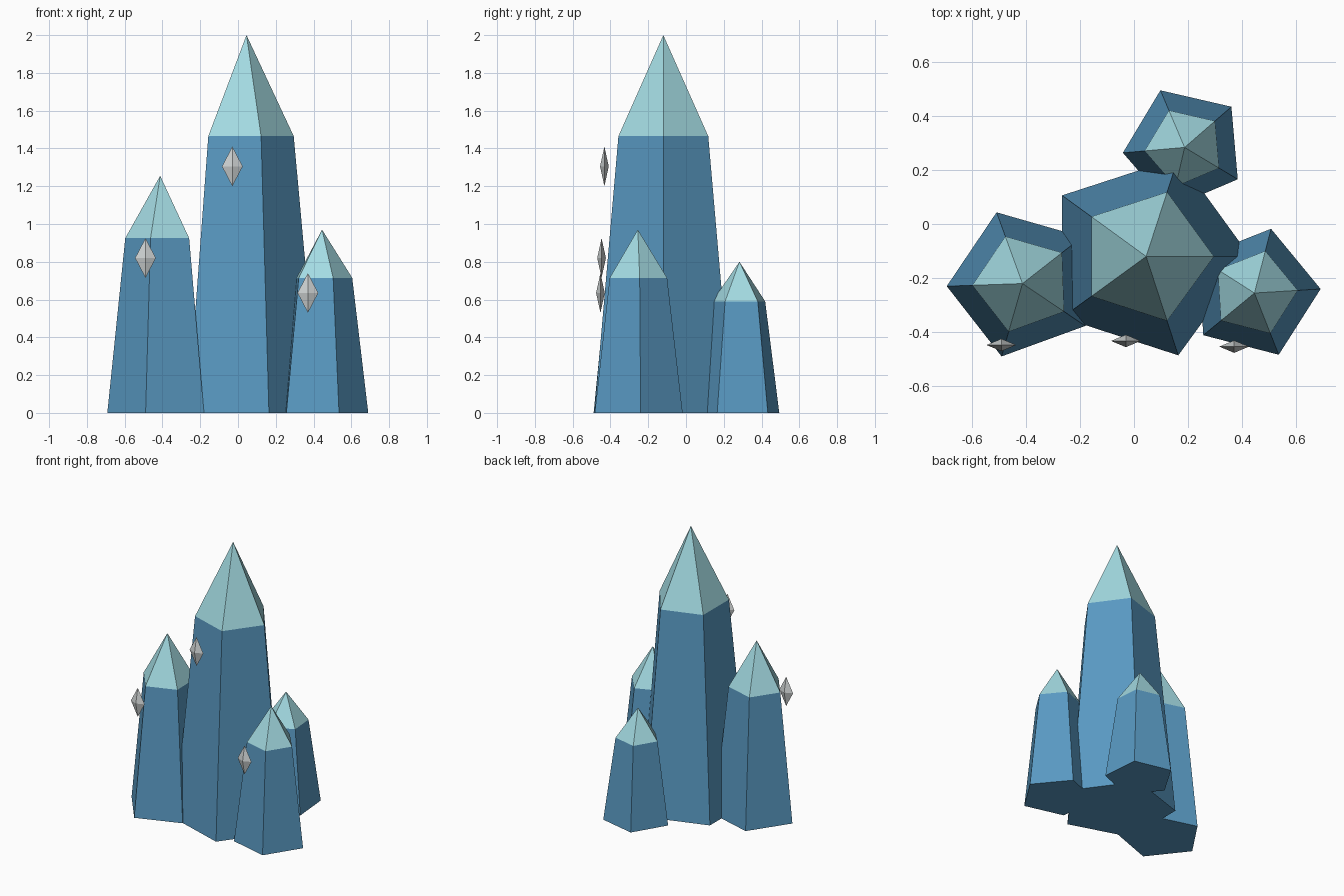
import bpy, bmesh, math

if "Cube" in bpy.data.objects:
    bpy.data.objects.remove(bpy.data.objects["Cube"])


def material(name, rgb):
    m = bpy.data.materials.new(name)
    m.diffuse_color = (*rgb, 1)
    m.use_nodes = True
    m.node_tree.nodes["Principled BSDF"].inputs["Base Color"].default_value = m.diffuse_color
    return m


BLUE = material("deep blue", (0.100, 0.320, 0.540))
ICE = material("pale ice", (0.370, 0.710, 0.765))
SILVER = material("silver grey", (0.610, 0.640, 0.640))


def ring(bm, x, y, z, rx, ry, sides, turn):
    """Loop of vertices around a vertical axis."""
    angles = [math.radians(turn) + math.tau * i / sides for i in range(sides)]
    return [bm.verts.new((x + rx * math.cos(a), y + ry * math.sin(a), z)) for a in angles]


def finish(bm, name, materials):
    bmesh.ops.recalc_face_normals(bm, faces=bm.faces)
    mesh = bpy.data.meshes.new(name)
    bm.to_mesh(mesh)
    bm.free()
    for m in materials:
        mesh.materials.append(m)
    bpy.context.collection.objects.link(bpy.data.objects.new(name, mesh))


def crystal(name, x, y, base_r, shoulder_r, shoulder_z, tip_z, turn):
    """Tapered five-sided shaft with a pale pointed tip."""
    bm = bmesh.new()
    low = ring(bm, x, y, 0, base_r, base_r, 5, turn)
    high = ring(bm, x, y, shoulder_z, shoulder_r, shoulder_r, 5, turn)
    tip = bm.verts.new((x, y, tip_z))
    bm.faces.new(low)
    for i in range(5):
        j = (i + 1) % 5
        bm.faces.new((low[i], low[j], high[j], high[i]))
        bm.faces.new((high[i], high[j], tip)).material_index = 1
    finish(bm, name, (BLUE, ICE))


def shard(name, x, y, z):
    """Small flattened octahedron floating before a crystal."""
    bm = bmesh.new()
    waist = ring(bm, x, y, z, 0.055, 0.023, 4, 0)
    ends = [bm.verts.new((x, y, z + s * 0.105)) for s in (1, -1)]
    for i in range(4):
        for end in ends:
            bm.faces.new((waist[i], waist[(i + 1) % 4], end))
    finish(bm, name, (SILVER,))


# Crystal cluster
crystal("main_crystal", 0.045, -0.12, 0.384, 0.25, 1.465, 2.0, 0)
crystal("left_crystal", -0.412, -0.22, 0.28, 0.185, 0.925, 1.255, 38)
crystal("right_crystal", 0.445, -0.255, 0.245, 0.16, 0.715, 0.97, 3.5)
crystal("back_crystal", 0.187, 0.283, 0.229, 0.148, 0.59, 0.80, 41)

# Floating shards
shard("upper_shard", -0.03, -0.432, 1.305)
shard("left_shard", -0.49, -0.447, 0.82)
shard("right_shard", 0.37, -0.453, 0.635)
